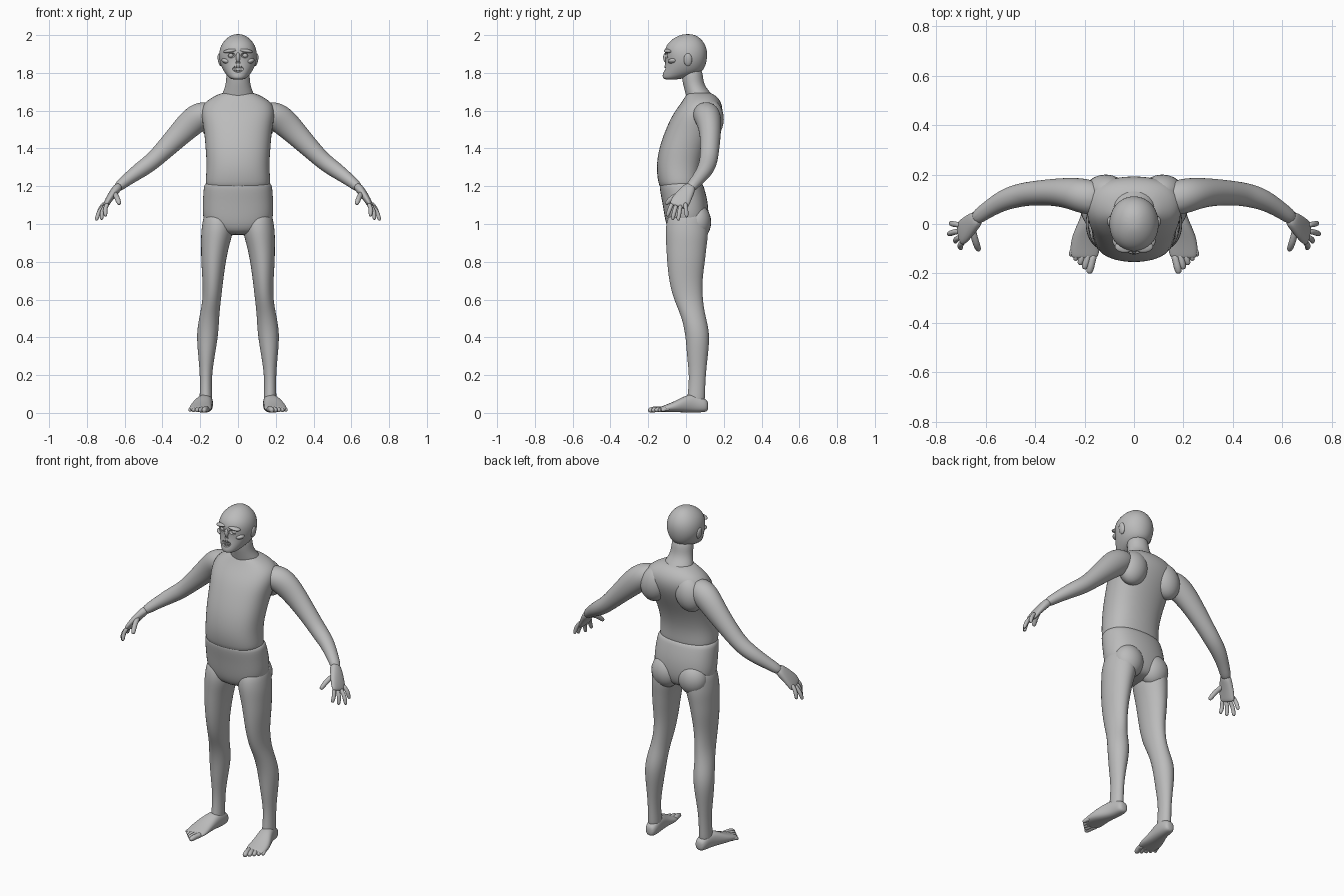
import bpy
import bmesh
import math
from mathutils import Vector, Matrix

if "Cube" in bpy.data.objects:
    bpy.data.objects.remove(bpy.data.objects["Cube"], do_unlink=True)

skin = bpy.data.materials.new("plain grey skin")
skin.use_nodes = True
grey = (0.5, 0.5, 0.5, 1.0)
skin.diffuse_color = grey
skin.node_tree.nodes["Principled BSDF"].inputs["Base Color"].default_value = grey

SIDES = 12
SWELL = 1.045  # makes up for the shrinkage of subdivision
X, Y, Z = Vector((1, 0, 0)), Vector((0, 1, 0)), Vector((0, 0, 1))


def finish(name, bm, subdivide=True):
    """Turn a bmesh into a smooth, coloured object."""
    bmesh.ops.recalc_face_normals(bm, faces=bm.faces)
    mesh = bpy.data.meshes.new(name)
    bm.to_mesh(mesh)
    bm.free()
    mesh.materials.append(skin)
    for face in mesh.polygons:
        face.use_smooth = True
    obj = bpy.data.objects.new(name, mesh)
    bpy.context.scene.collection.objects.link(obj)
    if subdivide:
        modifier = obj.modifiers.new("smooth form", "SUBSURF")
        modifier.levels = modifier.render_levels = 2
    return obj


def loft(bm, rows, depth=Y, along=None, power=2.0, side=1):
    """Skin rings given as (x, y, z, half width, half depth)."""
    centres = [Vector(row[:3]) for row in rows]
    rings = []
    for i, row in enumerate(rows):
        tangent = along or (centres[min(i + 1, len(rows) - 1)] - centres[max(i - 1, 0)]).normalized()
        deep = (depth - tangent * depth.dot(tangent)).normalized()
        wide = deep.cross(tangent)
        ring = []
        for k in range(SIDES):
            angle = math.tau * k / SIDES
            c, s = math.cos(angle), math.sin(angle)
            u = math.copysign(abs(c) ** (2 / power), c) * row[3] * SWELL
            v = math.copysign(abs(s) ** (2 / power), s) * row[4] * SWELL
            point = centres[i] + wide * u + deep * v
            point.x *= side
            ring.append(bm.verts.new(point))
        rings.append(ring)
    for low, high in zip(rings, rings[1:]):
        for k in range(SIDES):
            n = (k + 1) % SIDES
            bm.faces.new((low[k], low[n], high[n], high[k]))
    bm.faces.new(rings[0])
    bm.faces.new(rings[-1])


def digit(bm, base, tip, radius, bend, side):
    """A finger or toe with a slightly arched middle joint."""
    base, tip = Vector(base), Vector(tip)
    rows = []
    for t, size in ((0, 1), (0.35, 0.95), (0.6, 1), (0.9, 0.85), (1, 0.5)):
        point = base.lerp(tip, t) + Vector(bend) * math.sin(t * math.pi)
        rows.append((*point, radius * size, radius * size))
    loft(bm, rows, side=side)


def slices(rows, x=0):
    """Convert (z, half width, front y, back y) into loft rows."""
    return [(x, (f + b) / 2, z, w, (b - f) / 2) for z, w, f, b in rows]


def blob(name, centre, radii, tilt=0):
    bm = bmesh.new()
    shape = Matrix.Translation(centre) @ Matrix.Rotation(tilt, 4, "Y") @ Matrix.Diagonal((*radii, 1))
    bmesh.ops.create_uvsphere(bm, u_segments=24, v_segments=14, radius=1, matrix=shape)
    return finish(name, bm, False)


def single(name, rows, **options):
    bm = bmesh.new()
    loft(bm, rows, **options)
    return finish(name, bm)


# Trunk
single("torso", slices([
    (1.17, .165, -.13, .08), (1.22, .172, -.147, .083), (1.3, .163, -.157, .085),
    (1.4, .17, -.143, .115), (1.5, .178, -.107, .165), (1.58, .195, -.07, .195),
    (1.64, .185, -.025, .19), (1.68, .12, 0, .16), (1.7, .07, .01, .12)]),
    along=Z, power=2.4)
single("hips", slices([
    (.94, .09, -.07, .08), (.98, .165, -.1, .11), (1.04, .187, -.113, .12),
    (1.12, .185, -.125, .115), (1.2, .18, -.142, .093), (1.23, .17, -.135, .08)]),
    along=Z, power=2.4)
single("neck", slices([
    (1.6, .1, .02, .17), (1.67, .092, .002, .155), (1.72, .069, -.01, .105),
    (1.76, .062, -.02, .09), (1.84, .06, -.03, .085)]), along=Z)

# Head, with sockets and mouth cut out
head = single("head", slices([
    (1.764, .03, -.115, -.045), (1.775, .048, -.125, .0), (1.8, .07, -.122, .08),
    (1.83, .087, -.113, .1), (1.87, .1, -.107, .111), (1.915, .1, -.114, .113),
    (1.955, .086, -.1, .1), (1.988, .056, -.06, .072), (2.006, .02, -.015, .035)]),
    along=Z, power=2.1)
cutters = [blob("mouth_cutter", (0, -.13, 1.822), (.036, .035, .02))]
for s in (1, -1):
    cutters.append(blob("socket_cutter", (s * .038, -.12, 1.892), (.025, .032, .016), s * .2))
    cutters.append(blob("nostril_cutter", (s * .008, -.125, 1.854), (.007, .02, .009)))
for cutter in cutters:
    cutter.hide_render = True
    cut = head.modifiers.new("cut", "BOOLEAN")
    cut.operation, cut.object = "DIFFERENCE", cutter
bpy.context.view_layer.update()
carved = bpy.data.meshes.new_from_object(head.evaluated_get(bpy.context.evaluated_depsgraph_get()))
head.modifiers.clear()
head.data = carved
for cutter in cutters:
    bpy.data.objects.remove(cutter, do_unlink=True)
bpy.ops.object.select_all(action="DESELECT")
head.select_set(True)
bpy.context.view_layer.objects.active = head
bpy.ops.object.shade_smooth_by_angle(angle=math.radians(40))

# Face
blob("nose_bridge", (0, -.103, 1.882), (.012, .018, .028))
bm = bmesh.new()
for level, height in ((1.832, .013), (1.811, .011)):
    for k in range(-3, 4):
        turn = k * .27
        place = (math.sin(turn) * .036, -.072 - math.cos(turn) * .036, level)
        size = Matrix.Diagonal((.008, .01, height, 1))
        bmesh.ops.create_cube(bm, size=1, matrix=Matrix.Translation(place) @ Matrix.Rotation(turn, 4, "Z") @ size)
teeth = finish("teeth", bm, False)
for face in teeth.data.polygons:
    face.use_smooth = False

for label, s in (("left", 1), ("right", -1)):
    blob(label + "_eye", (s * .038, -.087, 1.892), (.015, .015, .013))
    blob(label + "_brow", (s * .038, -.092, 1.917), (.04, .024, .011), s * .15)
    blob(label + "_cheekbone", (s * .062, -.068, 1.862), (.026, .028, .014), s * -.3)
    blob(label + "_ear", (s * .096, .01, 1.87), (.011, .022, .034), s * .15)

    # Back and seat muscles
    blob(label + "_shoulder_blade", (s * .115, .13, 1.555), (.085, .07, .105), s * -.3)
    blob(label + "_buttock", (s * .088, .06, 1.01), (.088, .073, .095))

    # Arm
    single(label + "_arm", [
        (.12, .09, 1.6, .05, .06), (.19, .11, 1.578, .074, .072), (.24, .122, 1.545, .075, .066),
        (.31, .13, 1.475, .063, .055), (.42, .124, 1.362, .047, .048), (.47, .115, 1.318, .045, .047),
        (.53, .097, 1.277, .041, .042), (.6, .053, 1.225, .03, .032), (.65, .015, 1.182, .025, .03)],
        side=s)

    # Hand
    bm = bmesh.new()
    loft(bm, [(.625, .03, 1.207, .024, .028), (.655, .005, 1.172, .022, .04),
              (.685, -.025, 1.128, .018, .05), (.7, -.038, 1.1, .015, .05),
              (.706, -.042, 1.09, .01, .042)], power=2.4, side=s)
    for base, tip in (((.69, -.072, 1.11), (.7, -.1, 1.04)),
                      ((.7, -.052, 1.1), (.722, -.072, 1.022)),
                      ((.705, -.028, 1.1), (.75, -.042, 1.018)),
                      ((.705, -.004, 1.112), (.742, .004, 1.035))):
        digit(bm, base, tip, .0115, (.008, 0, .004), s)
    digit(bm, (.655, -.015, 1.165), (.627, -.107, 1.103), .014, (0, -.01, .006), s)
    finish(label + "_hand", bm)

    # Leg
    legs = [(.105, 1.08, .07, -.08, .1), (.107, 1.0, .083, -.107, .115), (.113, .94, .083, -.108, .117),
            (.122, .88, .073, -.104, .108), (.13, .8, .065, -.1, .1), (.133, .7, .054, -.09, .085),
            (.138, .6, .048, -.065, .088), (.151, .52, .051, -.027, .1), (.162, .42, .059, -.002, .128),
            (.167, .3, .043, .005, .115), (.17, .2, .031, .018, .104), (.17, .1, .032, .01, .1),
            (.17, .03, .036, .0, .1)]
    single(label + "_leg", [slices([row[1:]], row[0])[0] for row in legs], along=Z, side=s)

    # Foot
    bm = bmesh.new()
    loft(bm, [(.166, .118, .036, .02, .024), (.167, .1, .04, .034, .036), (.17, .05, .052, .038, .05),
              (.182, 0, .048, .046, .045), (.195, -.05, .035, .056, .031), (.198, -.1, .025, .06, .02),
              (.2, -.13, .02, .054, .014), (.2, -.14, .018, .046, .01)],
         depth=Z, along=-Y, power=2.4, side=s)
    for k in range(5):
        t = k / 4
        base = (.163 + t * .078, -.12 + t * .035, .018)
        tip = (.182 + t * .075, -.2 + t * .07, .012)
        digit(bm, base, tip, .016 - t * .005, (0, 0, .005), s)
    finish(label + "_foot", bm)
